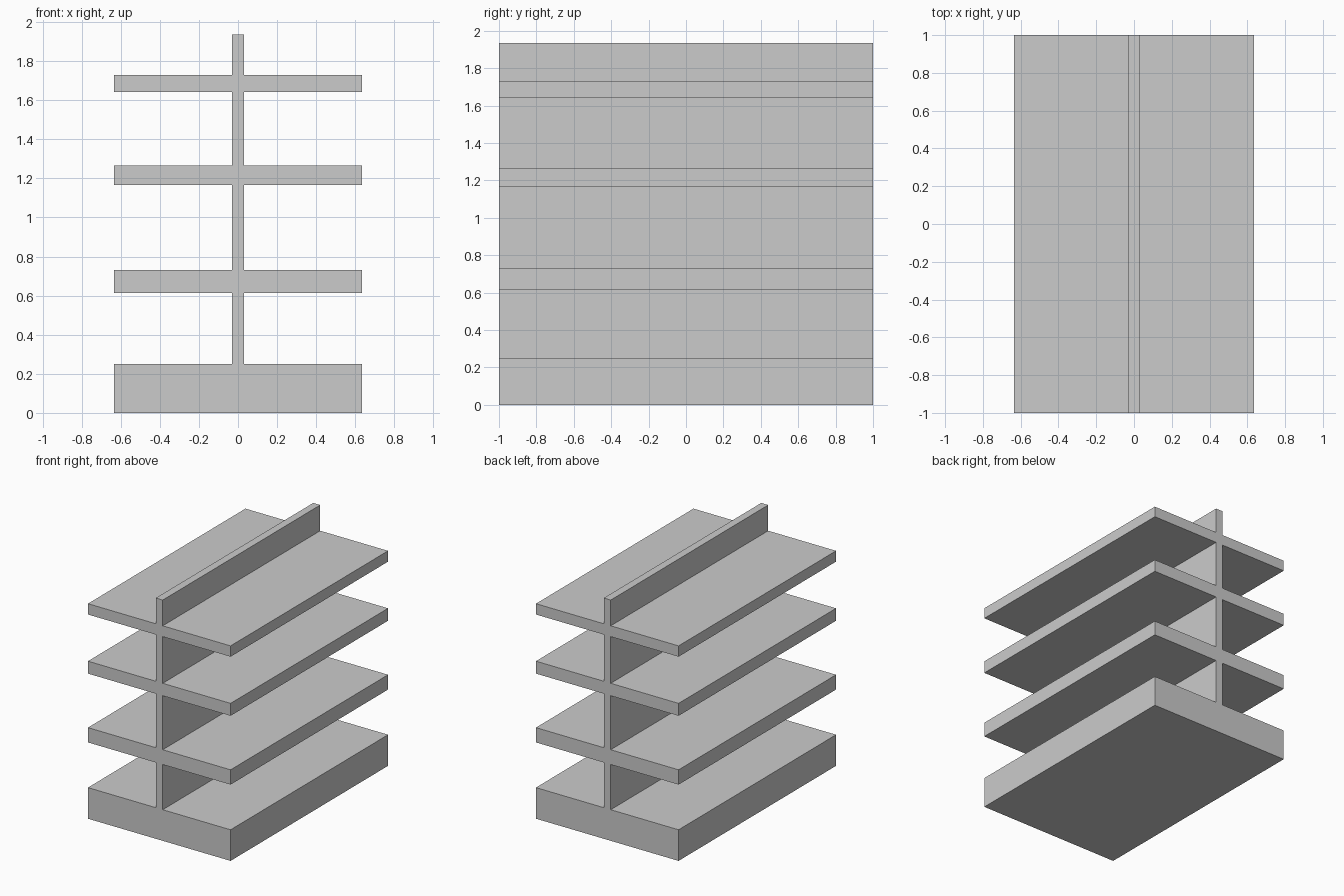
import bpy
import bmesh

if "Cube" in bpy.data.objects:
    bpy.data.objects.remove(bpy.data.objects["Cube"])

HALF_WIDTH = 0.634   # shelves and base
HALF_WALL = 0.031    # central upright
HALF_DEPTH = 1.0
TOP = 1.935
# bottom and top height of the base and the three shelves
LEVELS = [(0.0, 0.25), (0.613, 0.732), (1.166, 1.266), (1.641, 1.728)]

# right half of the front outline, from the ground up
right = []
for low, high in LEVELS:
    if low > 0:
        right.append((HALF_WALL, low))
    right += [(HALF_WIDTH, low), (HALF_WIDTH, high), (HALF_WALL, high)]
right.append((HALF_WALL, TOP))

# mirrored to close the outline
outline = right + [(-x, z) for x, z in reversed(right)]

# outline extruded from front to back
bm = bmesh.new()
front = bm.faces.new([bm.verts.new((x, -HALF_DEPTH, z)) for x, z in outline])
result = bmesh.ops.extrude_face_region(bm, geom=[front], use_keep_orig=True)
back_verts = [g for g in result["geom"] if isinstance(g, bmesh.types.BMVert)]
bmesh.ops.translate(bm, verts=back_verts, vec=(0, 2 * HALF_DEPTH, 0))
bmesh.ops.recalc_face_normals(bm, faces=bm.faces)

mesh = bpy.data.meshes.new("shelf_stand")
bm.to_mesh(mesh)
bm.free()
shelf_stand = bpy.data.objects.new("shelf_stand", mesh)
bpy.context.collection.objects.link(shelf_stand)
